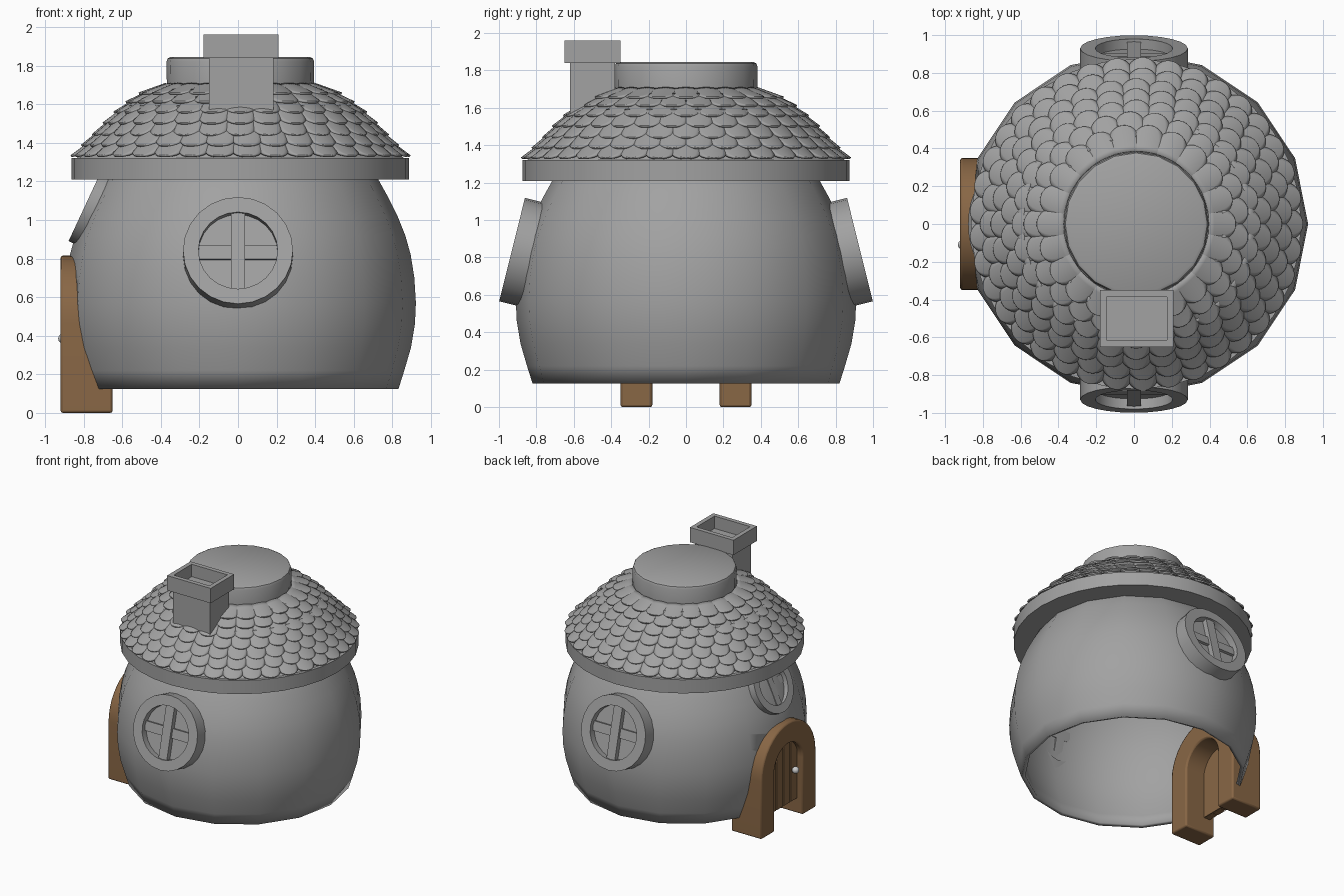
import bpy, bmesh, math
from math import pi, radians, sin, cos
from mathutils import Matrix, Vector

if "Cube" in bpy.data.objects:
    bpy.data.objects.remove(bpy.data.objects["Cube"])

CX = 0.012  # axis of the round body


def material(name, rgb):
    m = bpy.data.materials.new(name)
    m.use_nodes = True
    m.diffuse_color = (*rgb, 1)
    m.node_tree.nodes["Principled BSDF"].inputs["Base Color"].default_value = (*rgb, 1)
    return m


STONE = material("stone_grey", (0.36, 0.36, 0.36))
WOOD = material("wood_brown", (0.25, 0.135, 0.06))
METAL = material("knob_grey", (0.6, 0.6, 0.6))


def finish(name, bm, mat, matrix=None, smooth=True, bevel=0):
    if matrix:
        bm.transform(matrix)
    bmesh.ops.remove_doubles(bm, verts=bm.verts, dist=0.0002)
    bmesh.ops.recalc_face_normals(bm, faces=bm.faces)
    me = bpy.data.meshes.new(name)
    bm.to_mesh(me)
    bm.free()
    me.materials.append(mat)
    if smooth:
        me.shade_smooth()
        me.set_sharp_from_angle(angle=radians(35))
    ob = bpy.data.objects.new(name, me)
    bpy.context.scene.collection.objects.link(ob)
    if bevel:
        mod = ob.modifiers.new("bevel", "BEVEL")
        mod.width, mod.segments, mod.limit_method = bevel, 2, "ANGLE"
    return ob


def lathe(name, pts, segs, mat, matrix=None, closed=False, bevel=0):
    bm = bmesh.new()
    rings = [[bm.verts.new((r * cos(2 * pi * i / segs), r * sin(2 * pi * i / segs), z))
              for i in range(segs)] for r, z in pts]
    pairs = list(zip(rings, rings[1:])) + ([(rings[-1], rings[0])] if closed else [])
    for a, b in pairs:
        for i in range(segs):
            j = (i + 1) % segs
            bm.faces.new((a[i], a[j], b[j], b[i]))
    bmesh.ops.dissolve_degenerate(bm, dist=0.0001, edges=bm.edges)
    return finish(name, bm, mat, matrix, bevel=bevel)


def box(name, lo, hi, mat, matrix=None, bevel=0):
    bm = bmesh.new()
    lo, hi = Vector(lo), Vector(hi)
    bmesh.ops.create_cube(bm, size=1, matrix=Matrix.Translation((lo + hi) / 2)
                          @ Matrix.Diagonal((*(hi - lo), 1)))
    return finish(name, bm, mat, matrix, smooth=False, bevel=bevel)


def prism(name, outline, x0, x1, mat, bevel=0):
    # extrude a (y, z) outline along x
    bm = bmesh.new()
    face = bm.faces.new([bm.verts.new((x0, y, z)) for y, z in outline])
    ext = bmesh.ops.extrude_face_region(bm, geom=[face])["geom"]
    bmesh.ops.translate(bm, vec=(x1 - x0, 0, 0),
                        verts=[v for v in ext if isinstance(v, bmesh.types.BMVert)])
    return finish(name, bm, mat, bevel=bevel)


def arch(radius, base, centre=0.465, n=20):
    arc = [(radius * cos(pi * i / n), centre + radius * sin(pi * i / n)) for i in range(n + 1)]
    return [(radius, base)] + arc + [(-radius, base)]


axis = Matrix.Translation((CX, 0, 0))

# Round body shell with a doorway cut through it
body = lathe("body", [(0.82, 0.125), (0.85, 0.22), (0.885, 0.34), (0.905, 0.46), (0.91, 0.57),
                      (0.902, 0.7), (0.883, 0.82), (0.855, 0.92), (0.815, 1.02), (0.765, 1.12),
                      (0.715, 1.21), (0.62, 1.32), (0.4, 1.42), (0, 1.45)], 16, STONE, axis)
shell = body.modifiers.new("shell", "SOLIDIFY")
shell.thickness, shell.offset = 0.03, -1
cutter = prism("doorway_cutter", arch(0.26, -0.1), -1.1, -0.4, STONE)
cutter.hide_render = True
cut = body.modifiers.new("doorway", "BOOLEAN")
cut.operation, cut.object, cut.solver = "DIFFERENCE", cutter, "EXACT"
bpy.context.view_layer.update()
baked = bpy.data.meshes.new_from_object(body.evaluated_get(bpy.context.evaluated_depsgraph_get()))
body.modifiers.clear()
body.data = baked
bpy.data.objects.remove(cutter)

# Eave band, roof shell and flat top cap
lathe("eave", [(0.875, 1.21), (0.875, 1.32), (0.6, 1.32), (0.6, 1.21)], 32, STONE, axis, closed=True)
ROOF = [(0.86, 1.31), (0.755, 1.41), (0.685, 1.49), (0.595, 1.575), (0.49, 1.645), (0.37, 1.70)]
lathe("roof_shell", ROOF, 32, STONE, axis)
lathe("roof_cap", [(0.38, 1.66), (0.383, 1.82), (0.376, 1.837), (0.36, 1.845), (0, 1.845)],
      20, STONE, axis)


# Rows of overlapping rounded shingles
def roof_point(s):
    for (r0, z0), (r1, z1) in zip(ROOF, ROOF[1:]):
        d = math.hypot(r1 - r0, z1 - z0)
        if s <= d:
            break
        s -= d
    return Vector((r0 + (r1 - r0) * s / d, 0, z0 + (z1 - z0) * s / d))


def add_shingle(bm, matrix, half, length):
    # x runs down the slope, y across, z outward
    rows, cols = 9, 6
    grid = []
    for i in range(rows):
        t = sin(pi / 2 * i / (rows - 1)) * 0.995
        w = half * (1 if t < 0.5 else math.sqrt(1 - (2 * t - 1) ** 2))
        line = []
        for j in range(cols + 1):
            u = 2 * j / cols - 1
            lift = 0.002 + 0.018 * t + 0.014 * (1 - (u * w / half) ** 2)
            line.append(bm.verts.new(matrix @ Vector(((t - 1) * length, u * w, lift))))
        grid.append(line)
    for a, b in zip(grid, grid[1:]):
        for j in range(cols):
            bm.faces.new((a[j], b[j], b[j + 1], a[j + 1]))


bm = bmesh.new()
for row in range(7):
    s = row * 0.079
    tip, top = roof_point(s), roof_point(s + 0.13)
    down = (tip - top).normalized()
    normal = down.cross(Vector((0, 1, 0)))
    frame = Matrix((down, (0, 1, 0), normal)).transposed().to_4x4()
    count = round(2 * pi * tip.x / 0.145)
    for k in range(count):
        turn = Matrix.Rotation(2 * pi * (k + row % 2 / 2) / count, 4, "Z")
        add_shingle(bm, axis @ turn @ Matrix.Translation(tip) @ frame, 0.082, 0.15)
shingles = finish("shingles", bm, STONE)
thick = shingles.modifiers.new("thickness", "SOLIDIFY")
thick.thickness, thick.offset = 0.012, -1

# Chimney with a hollow crown
box("chimney_shaft", (-0.15, -0.62, 1.52), (0.185, -0.38, 1.845), STONE)
crown = box("chimney_crown", (-0.18, -0.65, 1.84), (0.21, -0.35, 1.96), STONE)
bm = bmesh.new()
bm.from_mesh(crown.data)
bm.faces.ensure_lookup_table()
rim = max(bm.faces, key=lambda f: f.calc_center_median().z)
bmesh.ops.inset_individual(bm, faces=[rim], thickness=0.05)
well = bmesh.ops.extrude_face_region(bm, geom=[rim])["geom"]
bmesh.ops.delete(bm, geom=[rim], context="FACES_ONLY")
bmesh.ops.translate(bm, vec=(0, 0, -0.1),
                    verts=[v for v in well if isinstance(v, bmesh.types.BMVert)])
bm.to_mesh(crown.data)
bm.free()


# Round tilted windows with crossed bars
def window(name, centre, turn, tilt, radius):
    m = (Matrix.Translation(centre) @ Matrix.Rotation(radians(turn), 4, "Z")
         @ Matrix.Rotation(radians(90 - tilt), 4, "X"))
    inner, bar = radius * 0.72, radius * 0.13
    lathe(name + "_frame", [(inner, -0.12), (radius, -0.12), (radius, 0), (inner, 0)],
          24, STONE, m, closed=True)
    lathe(name + "_pane", [(0, -0.055), (inner + 0.01, -0.055), (inner + 0.01, -0.08), (0, -0.08)],
          24, STONE, m)
    box(name + "_upright_bar", (-bar, -inner, -0.1), (bar, inner, -0.015), STONE, m)
    box(name + "_cross_bar", (-inner, -bar, -0.1), (inner, bar, -0.035), STONE, m)


window("front_window", (0, -0.93, 0.842), 0, 14, 0.285)
window("back_window", (0, 0.93, 0.842), 180, 14, 0.285)
window("door_side_window", (-0.785, 0, 1.09), -90, 25, 0.22)

# Arched wooden door frame, planks and knob
outline = arch(0.35, 0) + arch(0.18, 0)[::-1]
prism("door_frame", outline, -0.92, -0.65, WOOD, bevel=0.012)
for i in range(4):
    y = -0.18 + i * 0.09
    box("door_plank_%d" % (i + 1), (-0.875, y + 0.003, 0.125), (-0.83, y + 0.087, 0.645),
        WOOD, bevel=0.006)
box("door_backing", (-0.85, -0.18, 0.13), (-0.82, 0.18, 0.64), WOOD)
bm = bmesh.new()
bmesh.ops.create_uvsphere(bm, u_segments=16, v_segments=10, radius=0.027)
finish("door_knob", bm, METAL, Matrix.Translation((-0.905, -0.11, 0.385)))
